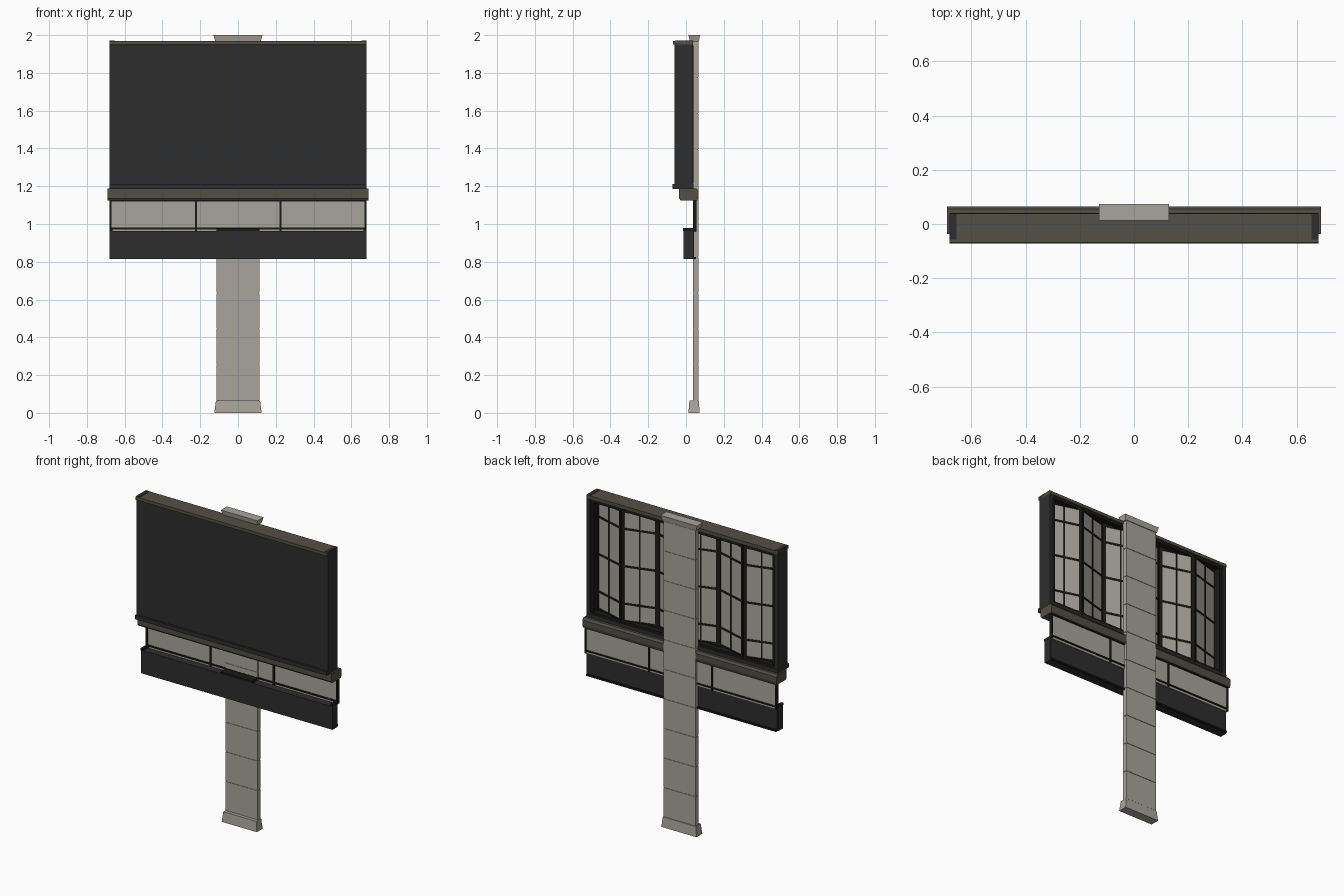
import bpy
import math

cube = bpy.data.objects.get("Cube")
if cube:
    bpy.data.objects.remove(cube, do_unlink=True)


def material(name, r, g, b):
    mat = bpy.data.materials.new(name)
    mat.use_nodes = True
    mat.diffuse_color = (r, g, b, 1)
    mat.node_tree.nodes["Principled BSDF"].inputs["Base Color"].default_value = (r, g, b, 1)
    return mat


stone = material("warm_stone", 0.39, 0.375, 0.33)
olive = material("olive_grey", 0.084, 0.08, 0.058)
charcoal = material("charcoal", 0.027, 0.027, 0.027)
black = material("black_metal", 0.010, 0.010, 0.009)


def build(name, verts, faces, mat):
    mesh = bpy.data.meshes.new(name)
    mesh.from_pydata(verts, [], faces)
    mesh.materials.append(mat)
    obj = bpy.data.objects.new(name, mesh)
    bpy.context.collection.objects.link(obj)
    return obj


BOX_FACES = [(0, 3, 2, 1), (4, 5, 6, 7), (0, 1, 5, 4),
             (1, 2, 6, 5), (2, 3, 7, 6), (3, 0, 4, 7)]


def taper(name, low, high, z0, z1, mat):
    """Block between two rectangles given as (x0, x1, y0, y1)."""
    verts = []
    for (x0, x1, y0, y1), z in ((low, z0), (high, z1)):
        verts += [(x0, y0, z), (x1, y0, z), (x1, y1, z), (x0, y1, z)]
    return build(name, verts, BOX_FACES, mat)


def box(name, x0, x1, y0, y1, z0, z1, mat):
    return taper(name, (x0, x1, y0, y1), (x0, x1, y0, y1), z0, z1, mat)


def profile(name, half, points, mat):
    """Sweep a (y, z) outline along x."""
    n = len(points)
    verts = [(x, y, z) for x in (-half, half) for y, z in points]
    faces = [tuple(range(n))[::-1], tuple(range(n, 2 * n))]
    faces += [(i, (i + 1) % n, n + (i + 1) % n, n + i) for i in range(n)]
    return build(name, verts, faces, mat)


# Pillar: core with stacked blocks, flared foot and capital
box("pillar_core", -0.111, 0.111, 0.04, 0.063, 0.02, 1.98, stone)
BLOCKS = 10
foot_top, cap_bottom = 0.065, 1.965
step = (cap_bottom - foot_top) / BLOCKS
for i in range(BLOCKS):
    z = foot_top + i * step
    box(f"pillar_block_{i + 1}", -0.114, 0.114, 0.037, 0.066,
        z + 0.002, z + step - 0.002, stone)
taper("pillar_foot", (-0.125, 0.125, 0.013, 0.072),
      (-0.117, 0.117, 0.018, 0.068), 0, foot_top, stone)
taper("pillar_capital", (-0.12, 0.12, 0.02, 0.068),
      (-0.13, 0.13, 0.013, 0.074), cap_bottom, 2.0, stone)

# Upper casing, open at the back
box("front_board", -0.68, 0.68, -0.06, -0.045, 1.19, 1.955, charcoal)
box("casing_top", -0.68, 0.68, -0.068, 0.038, 1.95, 1.97, olive)
box("casing_floor", -0.68, 0.68, -0.072, 0.04, 1.185, 1.212, charcoal)
for side, s in (("left", 1), ("right", -1)):
    xs = sorted((s * 0.655, s * 0.68))
    box(f"casing_side_{side}", *xs, -0.058, 0.037, 1.19, 1.972, charcoal)
    xs = sorted((s * 0.635, s * 0.66))
    box(f"window_jamb_{side}", *xs, -0.04, 0.03, 1.21, 1.95, black)
box("window_head", -0.655, 0.655, 0.0, 0.034, 1.93, 1.95, black)
box("window_sill", -0.655, 0.655, 0.0, 0.038, 1.21, 1.228, black)


# Folding window leaves in a zigzag
def leaf(name, xa, ya, xb, yb):
    length = math.hypot(xb - xa, yb - ya)
    angle = math.atan2(yb - ya, xb - xa)
    z0, z1 = 1.215, 1.945
    stile = 0.018

    def part(label, u0, u1, depth, low, high, mat):
        obj = box(f"{name}_{label}", u0, u1, -depth, depth, low, high, mat)
        obj.location = (xa, ya, 0)
        obj.rotation_euler = (0, 0, angle)

    part("glass", 0, length, 0.002, z0, z1, stone)
    part("stile_a", 0, stile, 0.007, z0, z1, black)
    part("stile_b", length - stile, length, 0.007, z0, z1, black)
    part("rail_bottom", 0, length, 0.007, z0, z0 + 0.02, black)
    part("rail_top", 0, length, 0.007, z1 - 0.02, z1, black)
    part("mullion", length / 2 - 0.004, length / 2 + 0.004, 0.006, z0, z1, black)
    for i, z in enumerate((1.34, 1.58, 1.82)):
        part(f"bar_{i + 1}", 0, length, 0.006, z - 0.006, z + 0.006, black)


LEAVES = 6
width = 1.3 / LEAVES
fold = [(-0.65 + i * width, 0.034 if i % 2 else -0.028) for i in range(LEAVES + 1)]
for i in range(LEAVES):
    leaf(f"window_leaf_{i + 1}", *fold[i], *fold[i + 1])

# Cornice under the casing
profile("cornice", 0.69, [(-0.028, 1.125), (0.06, 1.125), (0.065, 1.14), (0.065, 1.175),
                          (0.055, 1.188), (-0.036, 1.188), (-0.036, 1.135)], olive)

# Pale band with dark frame
box("band_panel", -0.675, 0.675, 0.043, 0.049, 0.958, 1.127, stone)
for name, x, w in (("right_end", -0.676, 0.005), ("right", -0.222, 0.005),
                   ("left", 0.226, 0.005), ("left_end", 0.676, 0.005)):
    box(f"band_post_{name}", x - w, x + w, 0.036, 0.056, 0.96, 1.127, black)
box("band_rail_bottom", -0.68, 0.68, 0.036, 0.055, 0.972, 0.981, black)
box("band_rail_top", -0.68, 0.68, 0.036, 0.055, 1.118, 1.127, black)

# Lower fascia
box("lower_fascia", -0.68, 0.68, -0.012, 0.036, 0.815, 0.963, charcoal)
box("fascia_back_strip", -0.675, 0.675, 0.036, 0.052, 0.815, 0.826, black)
box("fascia_back_panel", -0.675, 0.675, 0.036, 0.042, 0.82, 0.96, charcoal)
for name, x, w in (("right", -0.672, 0.008), ("middle", 0, 0.113), ("left", 0.672, 0.008)):
    box(f"fascia_bracket_{name}", x - w, x + w, -0.017, 0.045, 0.963, 0.978, black)
